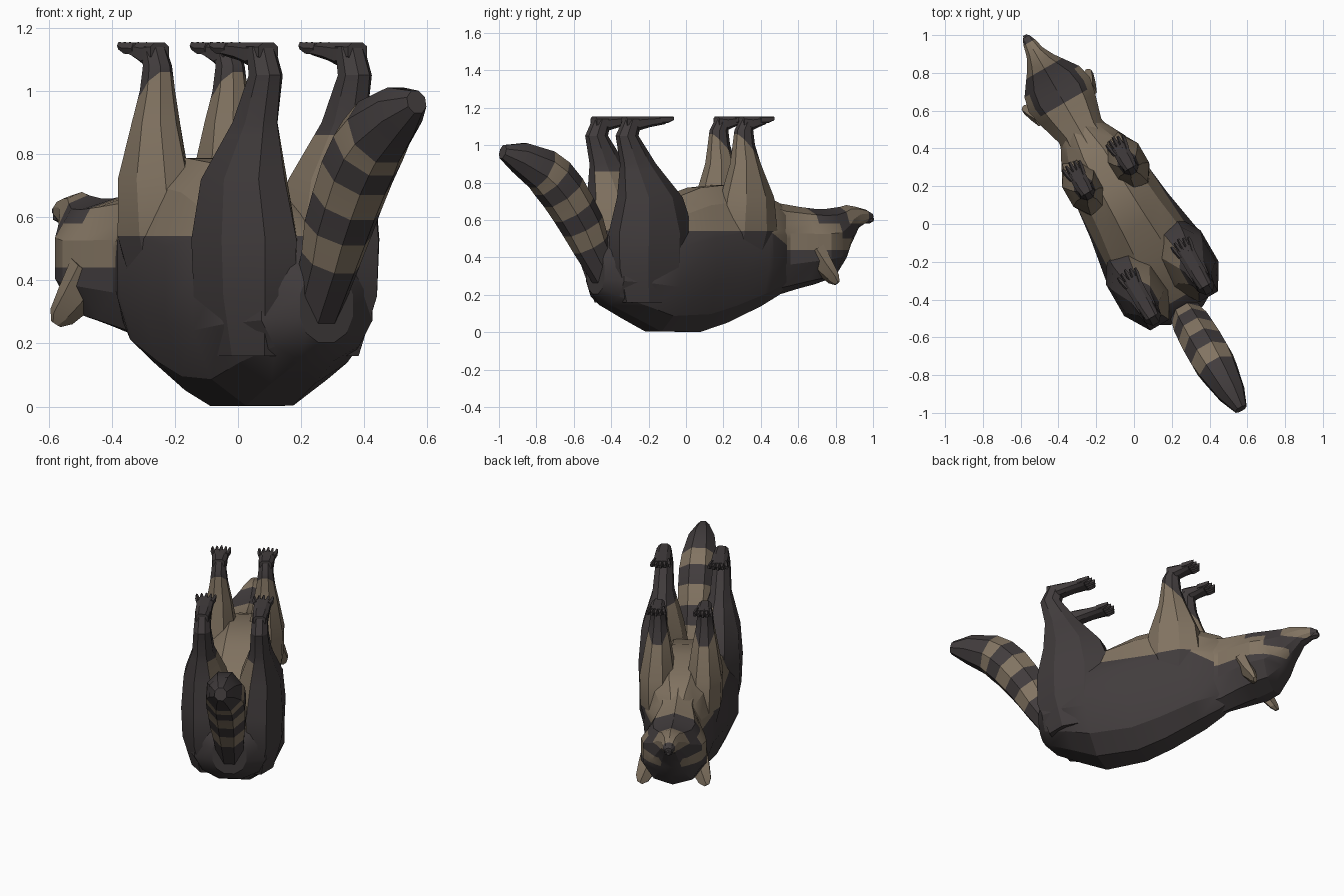
import bpy, bmesh, math
from mathutils import Vector, Matrix

if "Cube" in bpy.data.objects:
    bpy.data.objects.remove(bpy.data.objects["Cube"], do_unlink=True)

# Local frame: x across, y forward to the nose; turned to its final heading here
TURN = Matrix.Rotation(math.radians(30), 4, 'Z')


def material(name, rgb):
    m = bpy.data.materials.new(name)
    m.use_nodes = True
    col = (*rgb, 1)
    m.diffuse_color = col
    bsdf = m.node_tree.nodes["Principled BSDF"]
    bsdf.inputs["Base Color"].default_value = col
    bsdf.inputs["Roughness"].default_value = 0.9
    return m


DARK, TAN = 0, 1
MATS = [material("dark fur", (.054, .046, .047)), material("tan fur", (.225, .175, .122))]


def loft(name, rings, n=10, rule=None, cuts=(), power=1.0):
    """Skin rings of (centre, half axis u, half axis v); rule(centre, normal) picks the colour."""
    bm = bmesh.new()
    loops = []
    for c, u, v in rings:
        loop = []
        for i in range(n):
            a = 2 * math.pi * (i + .5) / n
            ca, sa = math.cos(a), math.sin(a)
            ca = math.copysign(abs(ca) ** power, ca)
            sa = math.copysign(abs(sa) ** power, sa)
            loop.append(bm.verts.new(Vector(c) + Vector(u) * ca + Vector(v) * sa))
        loops.append(loop)
    for a, b in zip(loops, loops[1:]):
        for i in range(n):
            j = (i + 1) % n
            bm.faces.new((a[i], a[j], b[j], b[i]))
    bm.faces.new(loops[0])
    bm.faces.new(loops[-1])
    for co, no in cuts:
        bmesh.ops.bisect_plane(bm, geom=bm.verts[:] + bm.edges[:] + bm.faces[:],
                               plane_co=co, plane_no=no)
    bmesh.ops.recalc_face_normals(bm, faces=bm.faces)
    bm.normal_update()
    for f in bm.faces:
        f.material_index = rule(f.calc_center_median(), f.normal) if rule else DARK
    bm.transform(TURN)
    me = bpy.data.meshes.new(name)
    bm.to_mesh(me)
    bm.free()
    for m in MATS:
        me.materials.append(m)
    ob = bpy.data.objects.new(name, me)
    bpy.context.collection.objects.link(ob)
    bpy.ops.object.select_all(action='DESELECT')
    ob.select_set(True)
    bpy.context.view_layer.objects.active = ob
    bpy.ops.object.shade_smooth_by_angle(angle=math.radians(25))


def upright(y, w, lo, hi):
    """Ring across the body, from height lo to hi."""
    return ((0, y, (lo + hi) / 2), (w, 0, 0), (0, 0, (hi - lo) / 2))


def level(x, y, z, hx, hy):
    """Horizontal ring of a leg."""
    return ((x, y, z), (hx, 0, 0), (0, hy, 0))


# Torso: dark back, tan belly, the border dropping towards the neck
def torso_rule(c, n):
    if c.y < -.47 or (c.y < -.1 and abs(c.x) > .2):
        return DARK
    return TAN if c.z > .54 - .5 * max(0, c.y - .4) else DARK


loft("torso", [upright(*r) for r in (
    (-.56, .10, .20, .44), (-.50, .21, .14, .52), (-.35, .27, .065, .62),
    (-.20, .29, -.008, .70), (.05, .245, -.01, .785), (.22, .225, .04, .80),
    (.43, .20, .13, .75), (.55, .135, .19, .70), (.62, .10, .24, .64))],
    n=12, rule=torso_rule, power=.9,
    cuts=[((0, .4, .54), (0, 0, 1)), ((0, .4, .54), (0, .5, 1)), ((0, .4, 0), (0, 1, 0))])


# Head: tan throat, cheeks, brows and muzzle, dark crown and mask
def head_rule(c, n):
    if c.y > 1.1:
        return DARK
    if c.y > .94 and c.z > .58:
        return TAN
    if c.y > .74 and c.z > .58:
        return DARK
    if c.y > .87:
        return TAN if abs(c.x) > .075 and .44 < c.z < .5 else DARK
    return TAN if c.z > .44 else DARK


loft("head", [upright(*r) for r in (
    (.48, .15, .18, .72), (.57, .135, .20, .69), (.70, .175, .235, .67),
    (.79, .195, .255, .66), (.87, .175, .28, .66), (.95, .115, .37, .67),
    (.99, .085, .45, .68), (1.05, .052, .55, .67), (1.11, .036, .585, .655),
    (1.145, .02, .605, .635))],
    n=10, rule=head_rule, power=.92,
    cuts=[((0, 0, h), (0, 0, 1)) for h in (.44, .5, .58)] + [((0, .74, 0), (0, 1, 0))])
loft("nose", [upright(1.10, .022, .58, .615), upright(1.135, .024, .582, .622),
              upright(1.155, .012, .592, .615)], n=6)

# Tail: banded, rising backwards to a blunt tip
path = [(-.38, .22, .08), (-.51, .47, .105), (-.55, .565, .12), (-.60, .655, .125),
        (-.655, .745, .13), (-.715, .82, .13), (-.77, .87, .12), (-.89, .935, .088),
        (-.98, .965, .04)]
pts = [Vector((0, y / .866, z)) for y, z, r in path]
tail_rings = []
for i, (p, (_, _, r)) in enumerate(zip(pts, path)):
    d = (pts[min(i + 1, len(pts) - 1)] - pts[max(i - 1, 0)]).normalized()
    tail_rings.append((p, (r * .9, 0, 0), Vector((0, d.z, -d.y)) * r))


def tail_rule(c, n):
    k = min(range(len(pts) - 1), key=lambda i: ((pts[i] + pts[i + 1]) / 2 - c).length)
    return TAN if k in (1, 3, 5) else DARK


loft("tail", tail_rings, n=8, rule=tail_rule)


# Foot with flat sole upward and splayed toes
def foot(name, x, heel, toe, w):
    top, span = 1.155, toe - heel
    base = toe - .055
    loft(name, [((x, y, top - h), (k * w, 0, 0), (0, 0, h)) for y, h, k in (
        (heel, .03, .75), (heel + span * .25, .04, .95), (heel + span * .5, .03, .95),
        (base, .022, 1.05))], n=8, power=.7)
    for i in range(5):
        t = (i - 2) / 2
        back = .018 * abs(t)
        loft(name + "_toe", [((x + t * w * k, y - back, top - h), (r, 0, 0), (0, 0, h))
                             for y, k, r, h in ((base - .02, .75, .013, .02),
                                                (base + .025, .95, .013, .019),
                                                (toe, 1.05, .007, .012))], n=5)


# Legs and ears, one of each per side
for side, word in ((1, "left"), (-1, "right")):
    def hind_rule(c, n, side=side):
        return TAN if n.x * side < -.4 and .4 < c.z < .86 else DARK

    loft(word + "_hind_leg", [level(side * x, y, z, hx, hy) for x, y, z, hx, hy in (
        (.13, -.29, .16, .11, .19), (.15, -.30, .35, .142, .245),
        (.15, -.30, .53, .15, .25), (.16, -.315, .72, .125, .19),
        (.163, -.39, .90, .064, .105), (.163, -.458, 1.05, .052, .064),
        (.163, -.425, 1.14, .045, .052))], n=8, rule=hind_rule,
        cuts=[((0, 0, .86), (0, 0, 1))])
    foot(word + "_hind_foot", side * .163, -.475, -.185, .05)

    # The dark sock of the foreleg reaches lower in front
    def fore_rule(c, n):
        if c.z > 1 - 1.1 * (c.y - .285):
            return DARK
        return TAN if c.z > .54 else DARK

    loft(word + "_foreleg", [level(side * x, y, z, hx, hy) for x, y, z, hx, hy in (
        (.12, .29, .40, .08, .15), (.13, .30, .54, .105, .18),
        (.135, .30, .72, .105, .155), (.133, .29, .90, .075, .085),
        (.133, .28, 1.0, .055, .062), (.133, .28, 1.08, .045, .052),
        (.133, .31, 1.14, .04, .048))], n=8, rule=fore_rule,
        cuts=[((0, .285, 1), (0, 1.1, 1))])
    foot(word + "_forepaw", side * .133, .265, .455, .048)

    loft(word + "_ear", [((side * x, y, z), (side * .88 * w, 0, .47 * w), (0, t, t * .5))
                         for x, y, z, w, t in (
        (.125, .725, .43, .07, .045), (.15, .77, .345, .065, .035),
        (.178, .81, .285, .045, .022), (.19, .825, .262, .018, .011))],
        n=6, rule=lambda c, n: TAN)
